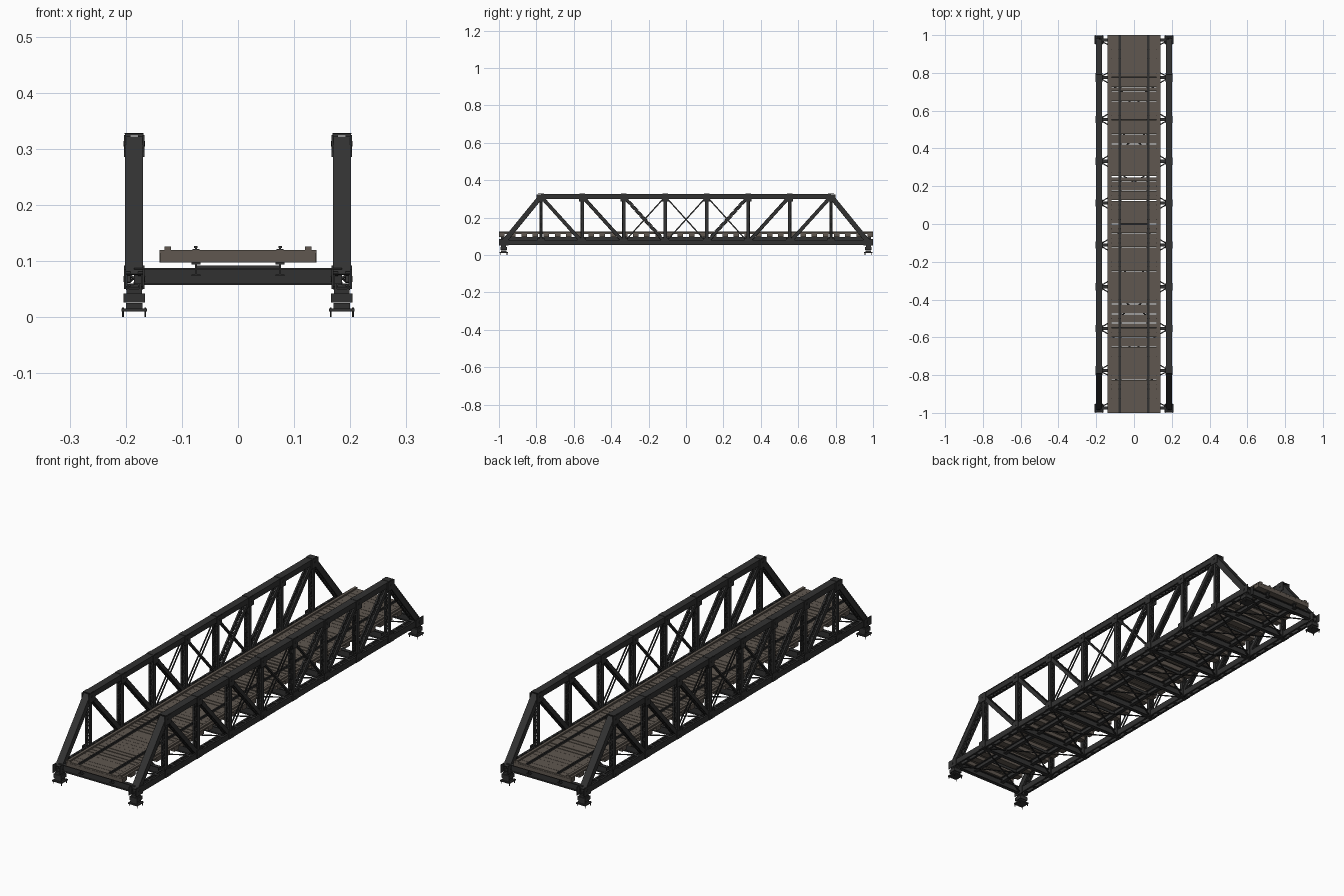
import bpy, bmesh, random
from mathutils import Vector, Matrix

random.seed(4)
if "Cube" in bpy.data.objects:
    bpy.data.objects.remove(bpy.data.objects["Cube"])


def material(name, color):
    m = bpy.data.materials.new(name)
    m.use_nodes = True
    m.diffuse_color = (*color, 1)
    m.node_tree.nodes["Principled BSDF"].inputs["Base Color"].default_value = (*color, 1)
    return m


STEEL = material("dark steel", (0.031, 0.031, 0.031))
WOOD = material("weathered timber", (0.115, 0.096, 0.079))

X = Vector((1, 0, 0))
Y = Vector((0, 1, 0))
TX = 0.185                      # truss plane
Z_LOW, Z_TOP = 0.068, 0.313     # chord centre lines
PANEL = 0.2215
NODES = [(i - 3.5) * PANEL for i in range(8)]
END = 0.975
LOW_NODES = [-END] + NODES + [END]


def bar(bm, a, b, w, h, off=(0, 0), side=X):
    """Box from a to b: w along the side axis, h across it."""
    a, b = Vector(a), Vector(b)
    d = (b - a).normalized()
    s = (side - d * side.dot(d)).normalized()
    u = s.cross(d)
    c = (a + b) / 2 + s * off[0] + u * off[1]
    rot = Matrix((s, d, u)).transposed().to_4x4()
    size = Matrix.Diagonal((w, (b - a).length, h, 1))
    bmesh.ops.create_cube(bm, size=1, matrix=Matrix.Translation(c) @ rot @ size)


def box(bm, center, size):
    m = Matrix.Translation(center) @ Matrix.Diagonal((*size, 1))
    bmesh.ops.create_cube(bm, size=1, matrix=m)


def cylinder(bm, center, r, depth, axis="Z"):
    rot = Matrix.Rotation(1.5708, 4, "Y") if axis == "X" else Matrix()
    bmesh.ops.create_cone(bm, cap_ends=True, segments=10, radius1=r, radius2=r,
                          depth=depth, matrix=Matrix.Translation(center) @ rot)


def channels(bm, a, b, half, h, web=0.003, flange=0.008):
    """Pair of channels with their flanges turned inward."""
    for s in (-1, 1):
        bar(bm, a, b, web, h, (s * (half - web / 2), 0))
        for t in (-1, 1):
            bar(bm, a, b, flange, 0.003, (s * (half - flange / 2), t * (h / 2 - 0.0015)))


def lacing(bm, a, b, half, up, step=0.022):
    """Zigzag lattice bars between the two channels."""
    a, b = Vector(a), Vector(b)
    n = max(2, round((b - a).length / step))
    d = (b - a).normalized()
    for i in range(n):
        s = half if i % 2 else -half
        p, q = a.lerp(b, i / n) + X * s, a.lerp(b, (i + 1) / n) - X * s
        bar(bm, p, q, 0.004, 0.0015, (0, up), X)


def i_beam(bm, a, b, w, h, web, flange, side=X):
    bar(bm, a, b, web, h, side=side)
    for t in (-1, 1):
        bar(bm, a, b, w, flange, (0, t * (h - flange) / 2), side)


def finish(bm, name, mat, mirror=""):
    mesh = bpy.data.meshes.new(name)
    bmesh.ops.recalc_face_normals(bm, faces=bm.faces)
    bm.to_mesh(mesh)
    bm.free()
    mesh.materials.append(mat)
    ob = bpy.data.objects.new(name, mesh)
    bpy.context.collection.objects.link(ob)
    if mirror:
        mod = ob.modifiers.new("Mirror", "MIRROR")
        mod.use_axis = ("X" in mirror, "Y" in mirror, False)
    return ob


def low(y):
    return (TX, y, Z_LOW)


def top(y):
    return (TX, y, Z_TOP)


# Top chords: channels, cover plate, lattice underneath
bm = bmesh.new()
a, b = top(NODES[0]), top(NODES[-1])
channels(bm, a, b, 0.015, 0.024)
bar(bm, a, b, 0.033, 0.003, (0, 0.0125))
lacing(bm, a, b, 0.012, -0.012)
finish(bm, "top_chords", STEEL, "X")

# Sloping end posts
bm = bmesh.new()
a, b = low(-END), top(NODES[0])
channels(bm, a, b, 0.015, 0.024)
bar(bm, a, b, 0.032, 0.003, (0, 0.0125))
lacing(bm, a, b, 0.012, -0.012)
finish(bm, "end_posts", STEEL, "XY")

# Bottom chords with batten plates
bm = bmesh.new()
channels(bm, low(-END - 0.01), low(END + 0.01), 0.015, 0.026)
for i in range(37):
    y = (i - 18) * PANEL / 4
    if abs(y) < END:
        for t in (-1, 1):
            box(bm, (TX, y, Z_LOW + t * 0.013), (0.028, 0.014, 0.0015))
finish(bm, "bottom_chords", STEEL, "X")

# Verticals
bm = bmesh.new()
for y in NODES:
    w = 0.013 if y in (NODES[0], NODES[-1]) else 0.017
    channels(bm, low(y), top(y), 0.0125, w, 0.003, 0.007)
    for t in (-1, 1):
        lacing(bm, low(y), top(y), 0.009, t * w / 2)
finish(bm, "verticals", STEEL, "X")

# Main diagonals falling toward midspan
bm = bmesh.new()
for i in range(3):
    a, b = top(NODES[i]), low(NODES[i + 1])
    channels(bm, a, b, 0.0125, 0.019 - 0.002 * i, 0.003, 0.007)
    for t in (-1, 1):
        lacing(bm, a, b, 0.009, t * 0.009)
finish(bm, "main_diagonals", STEEL, "XY")

# Slender counter braces in the three middle panels
bm = bmesh.new()
for a, b in ((2, 3), (3, 4), (4, 3), (5, 4)):
    ends = [(a, b)] if abs(a - 3.5) < 1 else [(b, a)]
    for p, q in ends:
        for s in (-1, 1):
            bar(bm, top(NODES[p]), low(NODES[q]), 0.003, 0.007, (s * 0.006, 0))
finish(bm, "counter_braces", STEEL, "X")

# Gusset plates and pins at the joints
bm = bmesh.new()
for s in (-1, 1):
    x = TX + s * 0.0165
    for y in NODES:
        big = y in (NODES[0], NODES[-1])
        box(bm, (x, y, Z_TOP - 0.008), (0.003, 0.046 if big else 0.036, 0.04))
        box(bm, (x, y, Z_LOW + 0.006), (0.003, 0.038, 0.036))
        for z in (Z_TOP - 0.004, Z_LOW):
            cylinder(bm, (x + s * 0.001, y, z), 0.005, 0.004, "X")
    for y in (-END, END):
        box(bm, (x, y, Z_LOW), (0.003, 0.05, 0.036))
        cylinder(bm, (x + s * 0.001, y, Z_LOW), 0.006, 0.004, "X")
for y in NODES:
    box(bm, (TX, y, Z_TOP + 0.0145), (0.034, 0.03, 0.002))
finish(bm, "gusset_plates", STEEL, "X")

# Cross floor beams
bm = bmesh.new()
for y in LOW_NODES:
    i_beam(bm, (-TX, y, 0.0725), (TX, y, 0.0725), 0.016, 0.031, 0.004, 0.003, Y)
finish(bm, "floor_beams", STEEL)

# Diagonal bracing under the floor
bm = bmesh.new()
for p, q in zip(LOW_NODES, LOW_NODES[1:]):
    for s in (-1, 1):
        bar(bm, (-s * TX, p, 0.061), (s * TX, q, 0.061), 0.006, 0.003)
finish(bm, "floor_bracing", STEEL)

# Lengthwise stringers under the tracks, with cross frames
bm = bmesh.new()
i_beam(bm, (0.075, -0.99, 0.085), (0.075, 0.99, 0.085), 0.016, 0.024, 0.003, 0.003)
for p, q in zip(LOW_NODES, LOW_NODES[1:]):
    box(bm, (0.0375, (p + q) / 2, 0.086), (0.075, 0.004, 0.012))
finish(bm, "stringers", STEEL, "X")

# Cross ties
bm = bmesh.new()
for i in range(34):
    y = -0.985 + i * 1.97 / 33
    box(bm, (0, y, 0.105), (0.278 + random.uniform(-0.004, 0.002), 0.03, 0.016))
finish(bm, "cross_ties", WOOD)

# Deck planks with occasional open joints
bm = bmesh.new()
count = 80
pitch = 2 / count
for i in range(count):
    gap = 0.006 if random.random() < 0.28 else 0.0008
    box(bm, (0, -1 + (i + 0.5) * pitch, 0.1165 + random.uniform(-0.0005, 0.0005)),
        (0.24, pitch - gap, 0.006))
finish(bm, "deck_planks", WOOD)

# Edge boards and guard timbers
bm = bmesh.new()
box(bm, (0.13, 0, 0.1165), (0.02, 2, 0.006))
box(bm, (0.125, 0, 0.122), (0.012, 2, 0.008))
finish(bm, "guard_timbers", WOOD, "X")

# Running rails
bm = bmesh.new()
box(bm, (0.075, 0, 0.1205), (0.012, 2, 0.002))
box(bm, (0.075, 0, 0.1225), (0.003, 2, 0.005))
box(bm, (0.075, 0, 0.125), (0.006, 2, 0.003))
finish(bm, "rails", STEEL, "X")

# Bearing shoes with anchor bolts
bm = bmesh.new()
for z, w, d, h in ((0.0125, 0.046, 0.044, 0.005), (0.02, 0.03, 0.03, 0.01),
                   (0.034, 0.038, 0.036, 0.016), (0.046, 0.028, 0.026, 0.008)):
    box(bm, (TX, END, z), (w, d, h))
for s in (-1, 1):
    box(bm, (TX + s * 0.011, END, 0.053), (0.004, 0.026, 0.014))
    for t in (-1, 1):
        cylinder(bm, (TX + s * 0.02, END + t * 0.018, 0.0085), 0.0015, 0.017)
cylinder(bm, (TX, END, 0.054), 0.006, 0.03, "X")
finish(bm, "bearing_shoes", STEEL, "XY")
